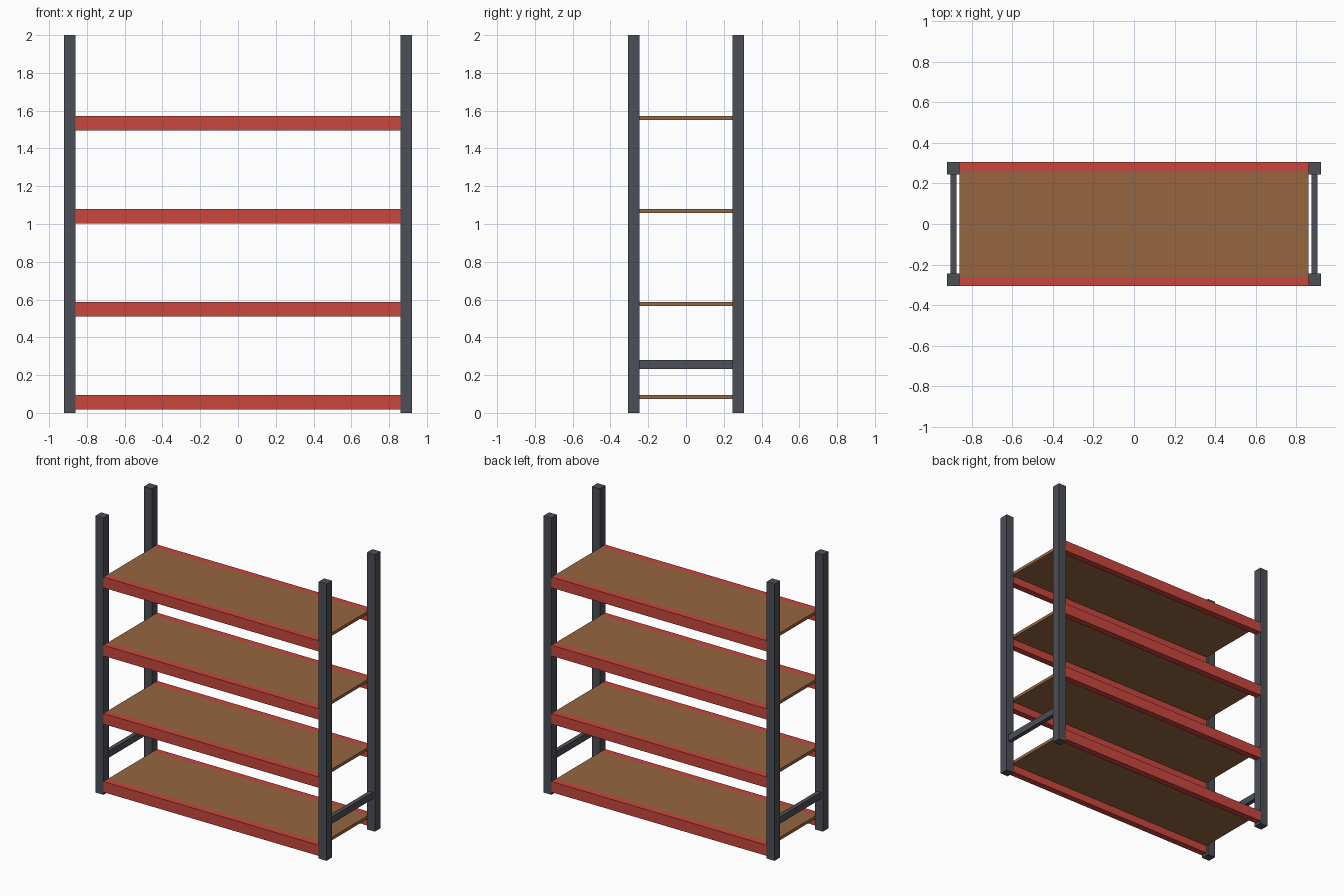
import bpy

cube = bpy.data.objects.get("Cube")
if cube:
    bpy.data.objects.remove(cube, do_unlink=True)


def material(name, rgb):
    mat = bpy.data.materials.new(name)
    mat.use_nodes = True
    color = (*rgb, 1.0)
    mat.diffuse_color = color
    mat.node_tree.nodes["Principled BSDF"].inputs["Base Color"].default_value = color
    return mat


steel = material("slate grey steel", (0.07, 0.078, 0.095))
red = material("red paint", (0.58, 0.061, 0.046))
board = material("brown board", (0.305, 0.133, 0.052))


def box(name, center, size, mat):
    bpy.ops.mesh.primitive_cube_add(size=1, location=center)
    obj = bpy.context.object
    obj.name = name
    obj.scale = size
    bpy.ops.object.transform_apply(location=False, rotation=False, scale=True)
    obj.data.materials.append(mat)
    return obj


POST = 0.062                 # square post width
POST_X, POST_Y = 0.891, 0.276
INNER_X = POST_X - POST / 2  # inner face of the posts
OUTER_Y = POST_Y + POST / 2  # outer face of the posts
BEAM_H, BEAM_D = 0.077, 0.046
DECK_H = 0.022
LEVELS = [0.096 + 0.4923 * i for i in range(4)]  # deck tops

sides = ((-1, "right"), (1, "left"))
ends = ((-1, "front"), (1, "back"))

# Upright posts and low side braces
for sx, side in sides:
    for sy, end in ends:
        box(f"{end}_{side}_post", (sx * POST_X, sy * POST_Y, 1), (POST, POST, 2), steel)
    box(f"{side}_brace", (sx * POST_X, 0, 0.256),
        (0.031, 2 * POST_Y - POST, 0.048), steel)

# Shelves: a deck held between front and back beams
for i, top in enumerate(LEVELS, 1):
    for sy, end in ends:
        box(f"shelf_{i}_{end}_beam", (0, sy * (OUTER_Y - BEAM_D / 2), top - BEAM_H / 2),
            (2 * INNER_X, BEAM_D, BEAM_H), red)
    box(f"shelf_{i}_deck", (0, 0, top - DECK_H / 2),
        (2 * INNER_X, 2 * (OUTER_Y - BEAM_D), DECK_H), board)
